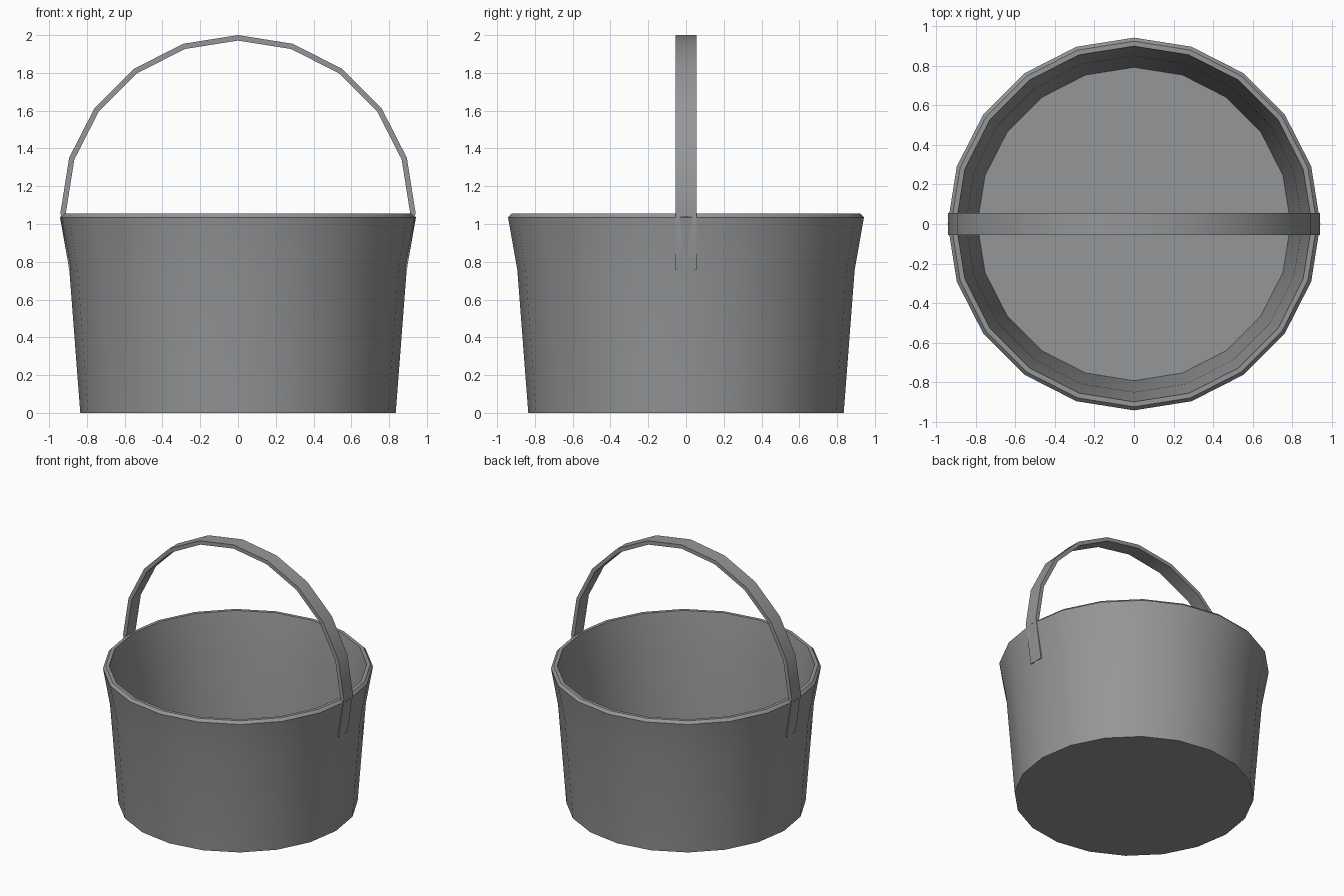
import bpy, bmesh, math

if "Cube" in bpy.data.objects:
    bpy.data.objects.remove(bpy.data.objects["Cube"])

grey = bpy.data.materials.new("dull grey metal")
grey.diffuse_color = (0.30, 0.305, 0.31, 1)
grey.use_nodes = True
grey.node_tree.nodes["Principled BSDF"].inputs["Base Color"].default_value = grey.diffuse_color


def make_object(name, bm):
    bmesh.ops.recalc_face_normals(bm, faces=bm.faces)
    mesh = bpy.data.meshes.new(name)
    bm.to_mesh(mesh)
    bm.free()
    mesh.materials.append(grey)
    ob = bpy.data.objects.new(name, mesh)
    bpy.context.collection.objects.link(ob)
    bpy.ops.object.select_all(action='DESELECT')
    ob.select_set(True)
    bpy.context.view_layer.objects.active = ob
    bpy.ops.object.shade_smooth_by_angle(angle=math.radians(30))
    return ob


# Bucket: 20-sided lathe of a wall profile, closed by bottom and inner floor
SIDES = 20
profile = [(0.835, 0), (0.893, 0.757), (0.942, 1.035), (0.924, 1.055),
           (0.899, 1.055), (0.85, 0.757), (0.792, 0.03)]
bm = bmesh.new()
rings = []
for r, z in profile:
    rings.append([bm.verts.new((r * math.cos(2 * math.pi * i / SIDES),
                                r * math.sin(2 * math.pi * i / SIDES), z))
                  for i in range(SIDES)])
for a, b in zip(rings, rings[1:]):
    for i in range(SIDES):
        j = (i + 1) % SIDES
        bm.faces.new((a[i], a[j], b[j], b[i]))
bm.faces.new(rings[0])
bm.faces.new(rings[-1])
make_object("bucket", bm)

# Handle: flat strap following a half circle, with legs running down the wall
HALF_WIDTH, CENTRE = 0.055, 1.06


def strap_path(radius, leg):
    arc = [(radius * math.cos(math.pi * i / 10),
            CENTRE + radius * math.sin(math.pi * i / 10)) for i in range(11)]
    return [leg] + arc + [(-leg[0], leg[1])]


outer = strap_path(0.94, (0.894, 0.757))
inner = strap_path(0.911, (0.865, 0.757))
bm = bmesh.new()
sections = []
for (xo, zo), (xi, zi) in zip(outer, inner):
    sections.append([bm.verts.new((x, y, z)) for x, y, z in
                     ((xo, -HALF_WIDTH, zo), (xo, HALF_WIDTH, zo),
                      (xi, HALF_WIDTH, zi), (xi, -HALF_WIDTH, zi))])
for a, b in zip(sections, sections[1:]):
    for i in range(4):
        j = (i + 1) % 4
        bm.faces.new((a[i], a[j], b[j], b[i]))
bm.faces.new(sections[0])
bm.faces.new(sections[-1])
make_object("handle", bm)
